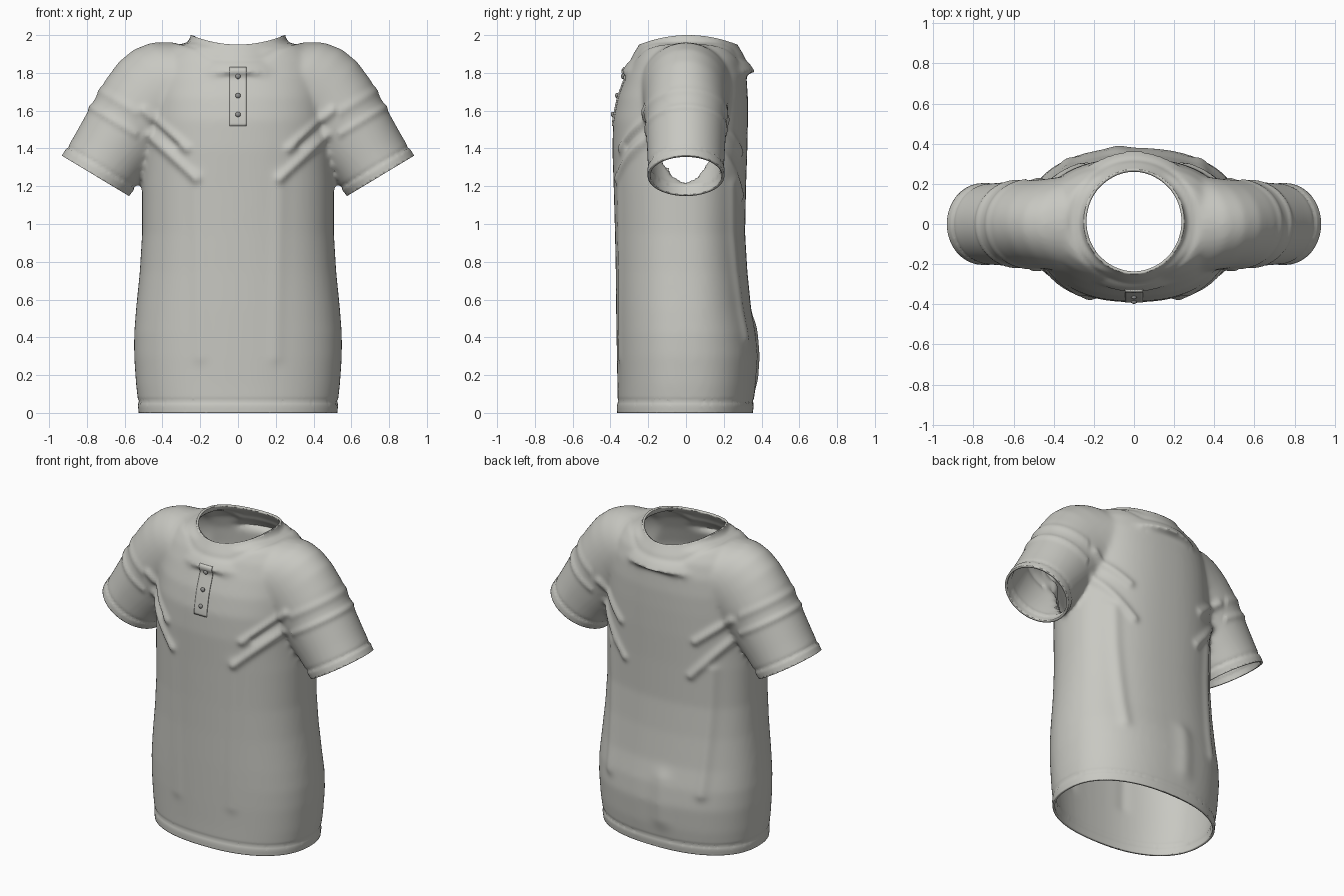
import bpy, bmesh, math
from mathutils import Vector
from mathutils.bvhtree import BVHTree

if "Cube" in bpy.data.objects:
    bpy.data.objects.remove(bpy.data.objects["Cube"])


def material(name, color):
    m = bpy.data.materials.new(name)
    m.use_nodes = True
    m.diffuse_color = color
    m.node_tree.nodes["Principled BSDF"].inputs["Base Color"].default_value = color
    return m


cloth = material("grey cloth", (0.58, 0.58, 0.54, 1))
button_grey = material("button grey", (0.30, 0.30, 0.29, 1))
SEG = 64


def power(v, n):
    return math.copysign(abs(v) ** (2 / n), v)


def loft(bm, rings):
    """Closed tube through rings of points."""
    loops = [[bm.verts.new(p) for p in r] for r in rings]
    faces = [bm.faces.new(loops[0]), bm.faces.new(loops[-1])]
    for a, b in zip(loops, loops[1:]):
        for i in range(SEG):
            j = (i + 1) % SEG
            faces.append(bm.faces.new((a[i], a[j], b[j], b[i])))
    bmesh.ops.recalc_face_normals(bm, faces=faces)


ANGLES = [2 * math.pi * i / SEG for i in range(SEG)]


def torso_ring(z, half, front, back, n=2.3):
    return [(half * power(math.cos(a), n),
             (back if math.sin(a) > 0 else front) * power(math.sin(a), n), z)
            for a in ANGLES]


def arm_ring(top, low, depth):
    t, b = Vector((top[0], 0, top[1])), Vector((low[0], 0, low[1]))
    return [(t + b) / 2 + (t - b) / 2 * math.cos(a) + Vector((0, depth * math.sin(a), 0))
            for a in ANGLES]


# Solid masses: torso, shoulder-to-sleeve tube, neck
bm = bmesh.new()
torso = [(-0.1, 0.515, 0.36, 0.335), (0, 0.522, 0.362, 0.35), (0.15, 0.54, 0.363, 0.37),
         (0.3, 0.55, 0.366, 0.38), (0.42, 0.55, 0.368, 0.37), (0.55, 0.54, 0.37, 0.345),
         (0.75, 0.52, 0.372, 0.325), (0.95, 0.508, 0.376, 0.313), (1.2, 0.508, 0.383, 0.318),
         (1.4, 0.5, 0.39, 0.325), (1.55, 0.49, 0.385, 0.328), (1.67, 0.48, 0.36, 0.328),
         (1.78, 0.46, 0.32, 0.32), (1.87, 0.43, 0.28, 0.295), (1.93, 0.38, 0.245, 0.26),
         (1.955, 0.34, 0.2, 0.22)]
loft(bm, [torso_ring(*r) for r in torso])

cuff = Vector((0.755, 0, 1.255))
axis = Vector((0.515, 0, -0.857)).normalized()
arm = [((0.971, 1.291), (0.621, 1.081), 0.2), ((0.93, 1.36), (0.58, 1.15), 0.2),
       ((0.86, 1.48), (0.49, 1.26), 0.205), ((0.785, 1.615), (0.40, 1.36), 0.212),
       ((0.70, 1.765), (0.30, 1.42), 0.22), ((0.63, 1.86), (0.22, 1.42), 0.225),
       ((0.55, 1.925), (0.15, 1.42), 0.235), ((0.46, 1.96), (0.10, 1.4), 0.25),
       ((0.34, 1.962), (0.05, 1.4), 0.27)]
for s in (1, -1):
    loft(bm, [[(s * p[0], p[1], p[2]) for p in arm_ring(*r)] for r in arm])

neck = [(1.8, 0.37), (1.9, 0.30), (1.96, 0.262), (2.0, 0.25), (2.1, 0.24)]
loft(bm, [[(r * math.cos(a), 0.012 + r * math.sin(a) * 0.97, z) for a in ANGLES]
          for z, r in neck])
mesh = bpy.data.meshes.new("shirt")
bm.to_mesh(mesh)
bm.free()
shirt = bpy.data.objects.new("shirt", mesh)
bpy.context.collection.objects.link(shirt)

# Fuse and soften the masses into one skin
fuse = shirt.modifiers.new("fuse", 'REMESH')
fuse.mode = 'VOXEL'
fuse.voxel_size = 0.014
soften = shirt.modifiers.new("soften", 'SMOOTH')
soften.factor = 0.5
soften.iterations = 12
fused = bpy.data.meshes.new_from_object(
    shirt.evaluated_get(bpy.context.evaluated_depsgraph_get()))
shirt.modifiers.clear()
bm = bmesh.new()
bm.from_mesh(fused)

# Folds: side of the body, start (x, z), end (x, z), height, width, mirrored
folds = [(-1, (0.50, 1.60), (0.27, 1.40), 0.016, 0.024, True),
         (-1, (0.47, 1.47), (0.22, 1.24), 0.016, 0.024, True),
         (-1, (0.44, 1.53), (0.33, 1.42), -0.012, 0.022, True),
         (-1, (0.22, 1.25), (0.2, 0.3), 0.006, 0.04, True),
         (1, (0.48, 1.55), (0.27, 1.38), 0.016, 0.025, True),
         (1, (0.46, 1.40), (0.24, 1.15), 0.016, 0.025, True),
         (1, (0.36, 1.2), (0.33, 0.4), 0.012, 0.035, True),
         (1, (-0.08, 0.45), (-0.08, 0.2), 0.012, 0.06, False)]


def bump(d, width):
    return math.exp(-(d / width) ** 2)


def segment_distance(p, a, b):
    a, b = Vector(a), Vector(b)
    t = max(0, min(1, (p - a).dot(b - a) / (b - a).length_squared))
    return (p - a - (b - a) * t).length


bm.normal_update()
moves = []
for v in bm.verts:
    x, y, z = v.co
    d = 0
    for side, a, b, height, width, both in folds:
        if side * y > 0.05:
            p = Vector((abs(x) if both else x, z))
            d += height * bump(segment_distance(p, a, b), width)
    along = (cuff - Vector((abs(x), y, z))).dot(axis)
    if abs(x) > 0.53 and z > 1.0:
        # Cuff band, stitch groove and gathered sleeve seam
        d += 0.004 * (along < 0.05) - 0.004 * bump(along - 0.055, 0.012)
        d += 0.008 * bump(along - 0.30, 0.02) + 0.007 * bump(along - 0.40, 0.025)
    elif z < 0.2:
        d += 0.004 * (z < 0.05) - 0.005 * bump(z - 0.058, 0.012)
    # Collar seam
    ring = math.hypot(x, y - 0.012)
    if z > 1.8:
        d -= 0.005 * bump(ring - 0.31, 0.012)
    moves.append((v, v.normal * d))
for v, m in moves:
    v.co += m


def cut(geom, point, normal, clear):
    bmesh.ops.bisect_plane(bm, geom=geom, plane_co=point, plane_no=normal,
                           dist=1e-5, clear_outer=clear)


# Open the hem, then the saddle-shaped neckline
cut(bm.verts[:] + bm.edges[:] + bm.faces[:], (0, 0, 0), (0, 0, -1), True)
for v in bm.verts:
    v.co.z -= 0.8 * v.co.x ** 2
cut(bm.verts[:] + bm.edges[:] + bm.faces[:], (0, 0, 1.95), (0, 0, 1), True)
for v in bm.verts:
    v.co.z += 0.8 * v.co.x ** 2

# Open the sleeves
for s in (1, -1):
    point, normal = Vector((s * cuff.x, 0, cuff.z)), Vector((s * axis.x, 0, axis.z))
    faces = [f for f in bm.faces
             if s * f.calc_center_median().x > 0.555 and f.calc_center_median().z > 1.0]
    edges = {e for f in faces for e in f.edges}
    verts = {v for f in faces for v in f.verts}
    cut(list(verts) + list(edges) + faces, point, normal, False)
    ends = [f for f in bm.faces if s * f.calc_center_median().x > 0.555
            and f.calc_center_median().z > 1.0
            and (f.calc_center_median() - point).dot(normal) > 0]
    bmesh.ops.delete(bm, geom=ends, context='FACES')
bm.normal_update()
tree = BVHTree.FromBMesh(bm)
bm.to_mesh(mesh)
bm.free()
mesh.materials.clear()
mesh.materials.append(cloth)


def finish(ob, angle):
    bpy.ops.object.select_all(action='DESELECT')
    ob.select_set(True)
    bpy.context.view_layer.objects.active = ob
    bpy.ops.object.shade_smooth_by_angle(angle=math.radians(angle))


finish(shirt, 60)
thick = shirt.modifiers.new("cloth thickness", 'SOLIDIFY')
thick.thickness = 0.014
thick.offset = -1


def front_point(x, z):
    return tree.ray_cast(Vector((x, -2, z)), Vector((0, 1, 0)))[0]


# Button placket laid over the chest
bm = bmesh.new()
bmesh.ops.create_grid(bm, x_segments=8, y_segments=24, size=1)
for v in bm.verts:
    v.co = front_point(v.co.x * 0.045, 1.675 + v.co.y * 0.155) + Vector((0, -0.007, 0))
mesh = bpy.data.meshes.new("placket")
bm.to_mesh(mesh)
bm.free()
placket = bpy.data.objects.new("placket", mesh)
bpy.context.collection.objects.link(placket)
mesh.materials.append(cloth)
finish(placket, 40)
plate = placket.modifiers.new("plate", 'SOLIDIFY')
plate.thickness = 0.009
plate.offset = -1

# Buttons
for i, z in enumerate((1.58, 1.68, 1.782)):
    bpy.ops.mesh.primitive_uv_sphere_add(segments=20, ring_count=10, radius=0.014,
                                         location=front_point(0, z) + Vector((0, -0.01, 0)))
    button = bpy.context.object
    button.name = f"button_{i + 1}"
    button.scale.y = 0.7
    button.data.materials.append(button_grey)
    finish(button, 60)
